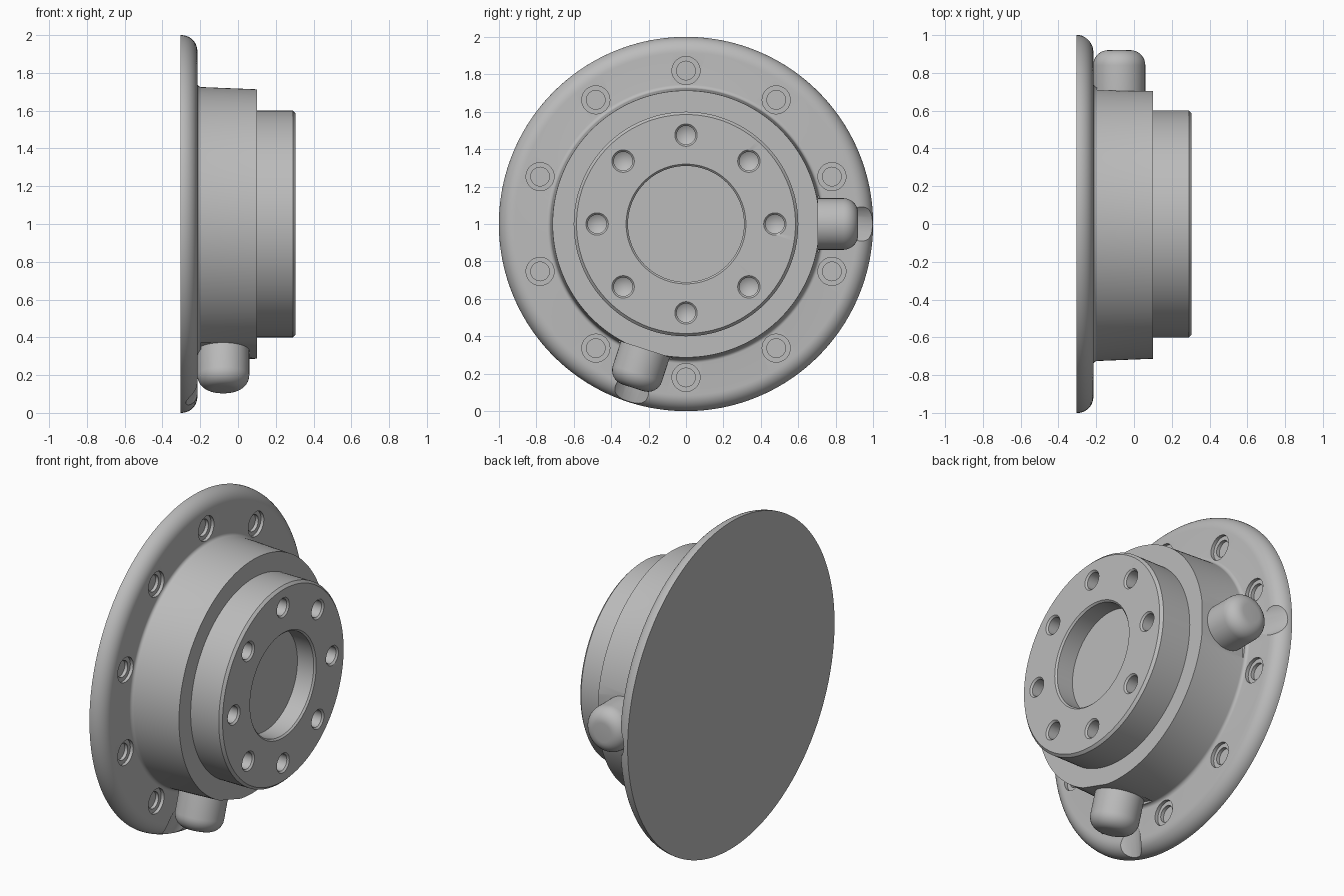
import bpy, bmesh
from math import sin, cos, pi, radians
from mathutils import Matrix, Vector

if "Cube" in bpy.data.objects:
    bpy.data.objects.remove(bpy.data.objects["Cube"], do_unlink=True)

steel = bpy.data.materials.new("plain_grey")
steel.use_nodes = True
grey = (0.5, 0.5, 0.5, 1)
steel.diffuse_color = grey
steel.node_tree.nodes["Principled BSDF"].inputs["Base Color"].default_value = grey

CENTRE = Vector((0, 0, 1))


def placed(origin, axis):
    """Matrix that moves local z onto the given axis."""
    return Matrix.Translation(origin) @ Vector(axis).to_track_quat("Z", "Y").to_matrix().to_4x4()


def radial(angle):
    return Vector((0, cos(angle), sin(angle)))


def lathe(bm, profile, matrix, sides):
    """Closed solid of revolution; profile is (radius, height) from bottom to top."""
    rings = []
    for r, h in profile:
        if r == 0:
            rings.append([bm.verts.new(matrix @ Vector((0, 0, h)))])
        else:
            rings.append([bm.verts.new(matrix @ Vector((r * cos(2 * pi * i / sides), r * sin(2 * pi * i / sides), h)))
                          for i in range(sides)])
    for low, high in zip(rings, rings[1:]):
        for i in range(sides):
            j = (i + 1) % sides
            if len(low) == 1:
                bm.faces.new((low[0], high[j], high[i]))
            elif len(high) == 1:
                bm.faces.new((low[i], low[j], high[0]))
            else:
                bm.faces.new((low[i], low[j], high[j], high[i]))


def arc(r, h, radius, start, end, steps=8):
    """Points of a fillet centred on (r, h)."""
    return [(r + radius * cos(radians(start + (end - start) * k / steps)),
             h + radius * sin(radians(start + (end - start) * k / steps))) for k in range(steps + 1)]


def make(name, bm):
    bmesh.ops.recalc_face_normals(bm, faces=bm.faces)
    mesh = bpy.data.meshes.new(name)
    bm.to_mesh(mesh)
    bm.free()
    mesh.materials.append(steel)
    obj = bpy.data.objects.new(name, mesh)
    bpy.context.collection.objects.link(obj)
    return obj


def smooth(obj):
    bpy.ops.object.select_all(action="DESELECT")
    obj.select_set(True)
    bpy.context.view_layer.objects.active = obj
    bpy.ops.object.shade_smooth_by_angle(angle=radians(25))


# Flange, stepped hub and blind bore as one turned part
profile = [(0, -0.305), (1, -0.305)]
profile += arc(0.915, -0.3, 0.085, 0, 90, 10)
profile += arc(0.745, -0.195, 0.02, 270, 180, 5)
profile += [(0.713, 0.1), (0.6, 0.1), (0.6, 0.29), (0.585, 0.305),
            (0.32, 0.305), (0.31, 0.295), (0.31, 0.185), (0, 0.185)]
bm = bmesh.new()
lathe(bm, profile, placed(CENTRE, (1, 0, 0)), 160)
hub = make("flanged_hub", bm)

port_angles = [0, radians(252)]
cut = bmesh.new()

# Countersunk drilled holes in the hub face
for k in range(8):
    origin = CENTRE + radial(k * pi / 4) * 0.475 + Vector((0.305, 0, 0))
    lathe(cut, [(0, -0.13), (0.05, -0.1), (0.05, -0.01), (0.06, 0), (0.06, 0.03), (0, 0.03)],
          placed(origin, (1, 0, 0)), 32)

# Stepped bolt holes in the flange
for k in range(10):
    origin = CENTRE + radial(radians(18 + 36 * k)) * 0.82 + Vector((-0.215, 0, 0))
    lathe(cut, [(0, -0.04), (0.05, -0.04), (0.05, -0.02), (0.075, -0.02), (0.075, 0.01), (0, 0.01)],
          placed(origin, (1, 0, 0)), 32)

for angle in port_angles:
    out = radial(angle)
    # Flat on the hub side where the port sits
    across = Vector((1, 0, 0)).cross(out)
    axes = Matrix((Vector((1, 0, 0)), across, out)).transposed().to_4x4()
    seat = Matrix.Translation(CENTRE + out * 0.73 + Vector((0.005, 0, 0))) @ axes
    bmesh.ops.create_cube(cut, size=1, matrix=seat @ Matrix.Diagonal((0.4, 0.3, 0.05, 1)))
    # Sloping clearance groove across the flange rim
    start = CENTRE + out * 0.83 + Vector((-0.07, 0, 0))
    lathe(cut, [(0, 0), (0.14, 0), (0.14, 0.4), (0, 0.4)], placed(start, out + Vector((-0.35, 0, 0))), 48)

cutter = make("hole_cutter", cut)
bpy.context.view_layer.objects.active = hub
mod = hub.modifiers.new("holes", "BOOLEAN")
mod.operation = "DIFFERENCE"
mod.solver = "EXACT"
mod.object = cutter
bpy.ops.object.modifier_apply(modifier=mod.name)
bpy.data.objects.remove(cutter, do_unlink=True)
smooth(hub)

# Round-ended side ports
for name, angle in zip(("left_port", "lower_port"), port_angles):
    bm = bmesh.new()
    body = [(0, 0.65), (0.138, 0.65)] + arc(0.058, 0.84, 0.08, 0, 90) + [(0, 0.92)]
    lathe(bm, body, placed(CENTRE + Vector((-0.078, 0, 0)), radial(angle)), 64)
    smooth(make(name, bm))
